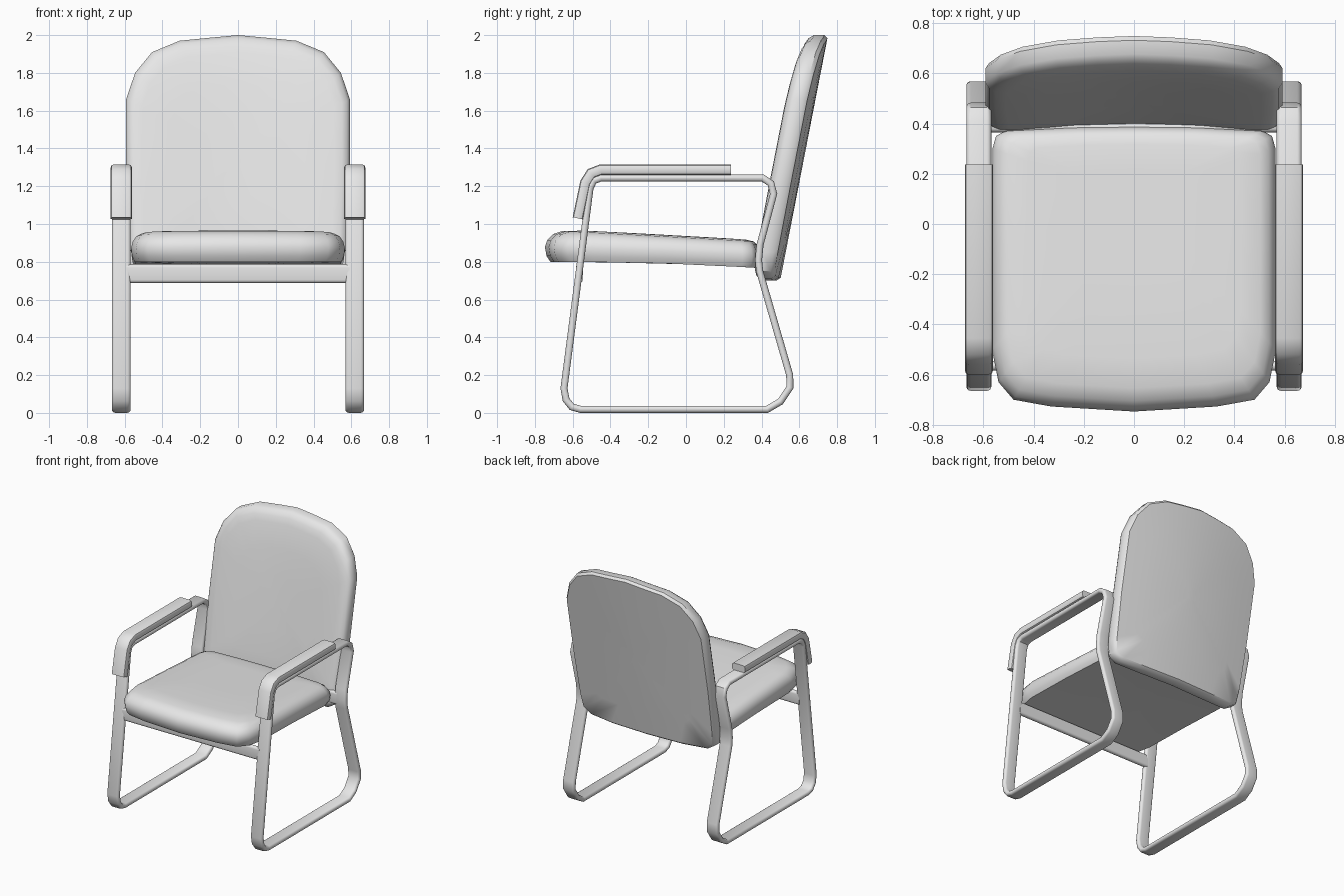
import bpy, bmesh, math
from mathutils import Vector

cube = bpy.data.objects.get("Cube")
if cube:
    bpy.data.objects.remove(cube)

grey = bpy.data.materials.new("light grey")
grey.use_nodes = True
grey.diffuse_color = (0.8, 0.8, 0.8, 1)
grey.node_tree.nodes["Principled BSDF"].inputs["Base Color"].default_value = (0.8, 0.8, 0.8, 1)


def finish(name, bm, angle):
    bmesh.ops.recalc_face_normals(bm, faces=bm.faces)
    mesh = bpy.data.meshes.new(name)
    bm.to_mesh(mesh)
    bm.free()
    mesh.materials.append(grey)
    mesh.shade_smooth()
    mesh.set_sharp_from_angle(angle=math.radians(angle))
    obj = bpy.data.objects.new(name, mesh)
    bpy.context.collection.objects.link(obj)
    return obj


def skin(name, rings, closed=False, angle=40):
    """Join rings of points with quads, then cap the ends or close the loop."""
    bm = bmesh.new()
    rows = [[bm.verts.new(p) for p in ring] for ring in rings]
    pairs = list(zip(rows, rows[1:]))
    if closed:
        pairs.append((rows[-1], rows[0]))
    else:
        bm.faces.new(rows[0])
        bm.faces.new(rows[-1])
    for a, b in pairs:
        for i in range(len(a)):
            j = (i + 1) % len(a)
            bm.faces.new((a[i], a[j], b[j], b[i]))
    return finish(name, bm, angle)


def rounded_section(width, thick, radius, steps=4):
    """Rounded rectangle as (across, through) offsets."""
    pts = []
    for k, (sx, sy) in enumerate([(1, 1), (-1, 1), (-1, -1), (1, -1)]):
        for s in range(steps + 1):
            a = math.pi / 2 * (k + s / steps)
            pts.append((sx * (width / 2 - radius) + radius * math.cos(a),
                        sy * (thick / 2 - radius) + radius * math.sin(a)))
    return pts


def sweep(name, path, section, x, closed=False):
    """Carry a section along a (y, z) path with mitred bends."""
    pts = [Vector(p) for p in path]
    rings, n = [], len(pts)
    for i, p in enumerate(pts):
        before = (p - pts[i - 1]).normalized() if closed or i else None
        after = (pts[(i + 1) % n] - p).normalized() if closed or i < n - 1 else None
        before, after = before or after, after or before
        along = (before + after).normalized()
        normal = Vector((-along.y, along.x)) / along.dot(after)
        rings.append([(x + u, p.x + normal.x * v, p.y + normal.y * v) for u, v in section])
    return skin(name, rings, closed)


def mirrored(half):
    """Complete a right-hand outline whose ends lie on the centre line."""
    return half + [(-x, v) for x, v in reversed(half[1:-1])]


def cushion(name, outline, centre, layers, place, angle):
    """Stack scaled copies of an outline; place() puts each point in space."""
    rings = [[place(x * s, centre + (v - centre) * s, d) for x, v in outline]
             for s, d in layers]
    return skin(name, rings, False, angle)


# Side frames: one bent loop of flattened tube each
frame_path = [(-0.56, 0.019), (0.43, 0.019), (0.50, 0.06), (0.55, 0.135), (0.549, 0.2),
              (0.39, 0.75), (0.384, 0.81), (0.392, 0.89), (0.464, 1.16), (0.449, 1.215),
              (0.405, 1.244), (-0.45, 1.244), (-0.489, 1.23), (-0.508, 1.19),
              (-0.646, 0.13), (-0.635, 0.07), (-0.605, 0.032)]
arm_path = [(0.237, 1.288), (-0.45, 1.288), (-0.502, 1.268), (-0.533, 1.22), (-0.573, 1.03)]
tube = rounded_section(0.1, 0.037, 0.018)
pad = rounded_section(0.112, 0.055, 0.016, 2)
for side, x in (("left", 0.618), ("right", -0.618)):
    sweep(side + "_frame", frame_path, tube, x, True)
    sweep(side + "_armrest", arm_path, pad, x)

# Cross bars between the frames
for name, y, z in (("front_crossbar", -0.565, 0.737), ("rear_crossbar", 0.384, 0.81)):
    skin(name, [[(x, y + v, z + u) for u, v in tube] for x in (-0.59, 0.59)])

# Seat cushion: sloping slab with a soft top edge
seat_outline = mirrored([(0, -0.747), (0.33, -0.727), (0.48, -0.70), (0.54, -0.63),
                         (0.566, -0.5), (0.566, -0.1), (0.564, 0.3), (0.55, 0.35),
                         (0.51, 0.373), (0.25, 0.387), (0, 0.39)])


def place_seat(x, y, t):
    bottom = 0.787 - 0.04 * y - 0.032 * y * y
    top = 0.935 - 0.056 * y
    return (x, y, bottom + (top - bottom) * t)


seat_layers = [(0.05, 0), (0.5, 0), (0.965, 0), (0.99, 0.18), (1, 0.45), (0.985, 0.66),
               (0.95, 0.84), (0.89, 0.95), (0.75, 1), (0.4, 1.01), (0.05, 1.01)]
cushion("seat", seat_outline, 0.1, seat_layers, place_seat, 50)

# Backrest: leaning padded panel, wrapped forward at the sides
back_outline = mirrored([(0, 0.70), (0.3, 0.70), (0.5, 0.71), (0.565, 0.75), (0.58, 0.85),
                         (0.592, 1.2), (0.592, 1.66), (0.545, 1.80), (0.455, 1.91),
                         (0.31, 1.97), (0.15, 1.986), (0, 2.0)])


def place_back(x, z, depth):
    return (x, 0.752 - 0.195 * (2 - z) - depth - 0.13 * x * x, z)


back_layers = [(0.05, 0), (0.35, 0), (0.7, 0), (0.975, 0), (1, 0.02), (1, 0.075),
               (0.975, 0.1), (0.93, 0.115), (0.86, 0.124), (0.6, 0.134),
               (0.3, 0.137), (0.05, 0.137)]
cushion("backrest", back_outline, 1.35, back_layers, place_back, 40)
